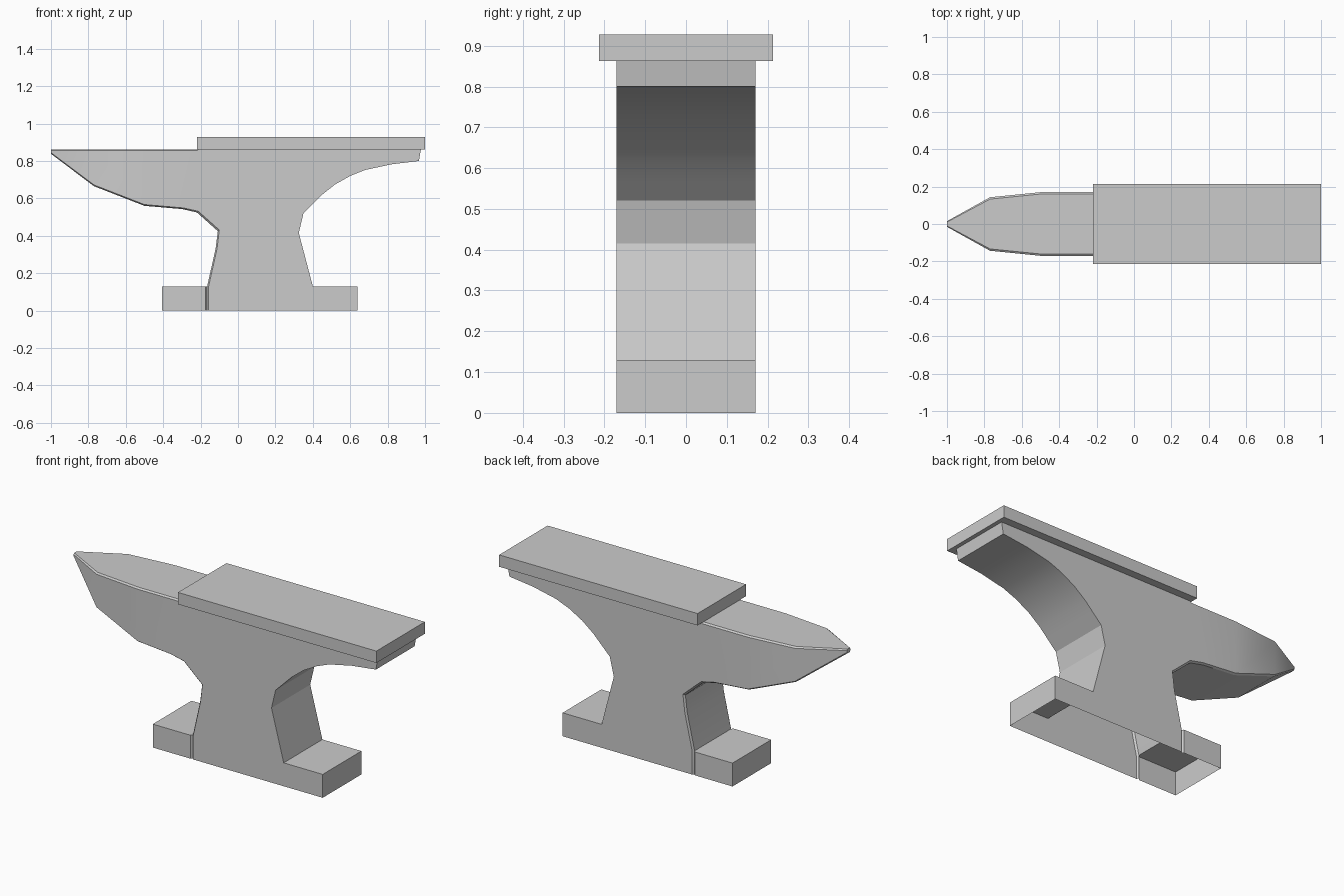
import bpy, bmesh

if "Cube" in bpy.data.objects:
    bpy.data.objects.remove(bpy.data.objects["Cube"])


def finish(bm, name):
    bmesh.ops.remove_doubles(bm, verts=bm.verts, dist=0.0005)
    bmesh.ops.recalc_face_normals(bm, faces=bm.faces)
    mesh = bpy.data.meshes.new(name)
    bm.to_mesh(mesh)
    bm.free()
    obj = bpy.data.objects.new(name, mesh)
    bpy.context.collection.objects.link(obj)
    return obj


# Outline groups: waist under the horn, horn belly, horn top, heel and right foot
W = 0.17
C = 0.01
waist = [(-.165, 0), (-.165, .13), (-.12, .33), (-.108, .425), (-.22, .525), (-.30, .543)]
horn = [(-.50, .56, .862, W), (-.77, .665, .862, .143), (-1, .838, .862, .015)]
heel = [(-.21, .862), (.978, .862), (.967, .80), (.82, .782), (.68, .752), (.60, .72),
        (.52, .675), (.45, .62), (.40, .57), (.35, .52), (.325, .415),
        (.40, .13), (.64, .13), (.64, 0)]

# Each point: x, z, half width, chamfer width, side shift in x and z
pts = [(x, z, W, C, .008, 0.006 if z > .4 else 0) for x, z in waist]
pts += [(x, lo, h, C if h > .1 else .005, 0, .007) for x, lo, hi, h in horn]
pts += [(x, hi, h, C if h > .1 else .005, 0, -.007) for x, lo, hi, h in reversed(horn)]
pts += [(-.22, .862, W, C, 0, -.007)]
pts += [(x, z, W, 0, 0, 0) for x, z in heel]
n, b = len(pts), len(waist)

# Body: hollow shell, open underneath
bm = bmesh.new()
rims, sides = [], []
for s in (-1, 1):
    rims.append([bm.verts.new((x, s * (h - c), z)) for x, z, h, c, dx, dz in pts])
    sides.append([bm.verts.new((x + dx, s * h, z + dz)) for x, z, h, c, dx, dz in pts])
for i in range(n - 1):
    if i > 0:  # no inner wall between waist and left foot
        bm.faces.new((rims[0][i], rims[0][i + 1], rims[1][i + 1], rims[1][i]))
    for r, d in zip(rims, sides):
        bm.faces.new((r[i], r[i + 1], d[i + 1], d[i]))
for d in sides:
    bm.faces.new(d[:b + 1] + d[b + 5:])
    for k in (0, 1):
        bm.faces.new((d[b + k], d[b + k + 1], d[b + 4 - k], d[b + 5 - k]))
body = finish(bm, "anvil_body")
bpy.context.view_layer.objects.active = body
body.select_set(True)
bpy.ops.object.shade_smooth_by_angle(angle=0.45)

# Left foot: open box with a small groove where it meets the waist
bm = bmesh.new()
path = [(-.165, -W + C), (-.173, -W), (-.405, -W), (-.405, W), (-.173, W), (-.165, W - C)]
low = [bm.verts.new((x, y, 0)) for x, y in path]
top = [bm.verts.new((x, y, .13)) for x, y in path]
for i in range(len(path) - 1):
    bm.faces.new((low[i], low[i + 1], top[i + 1], top[i]))
bm.faces.new(top)
foot = finish(bm, "left_foot")
# An open shell: make sure the top looks upward
if max(foot.data.polygons, key=lambda p: abs(p.normal.z)).normal.z < 0:
    foot.data.flip_normals()

# Face plate on top
bpy.ops.mesh.primitive_cube_add(size=1, location=(.39, 0, .895))
plate = bpy.context.object
plate.name = "face_plate"
plate.scale = (1.22, .426, .066)
